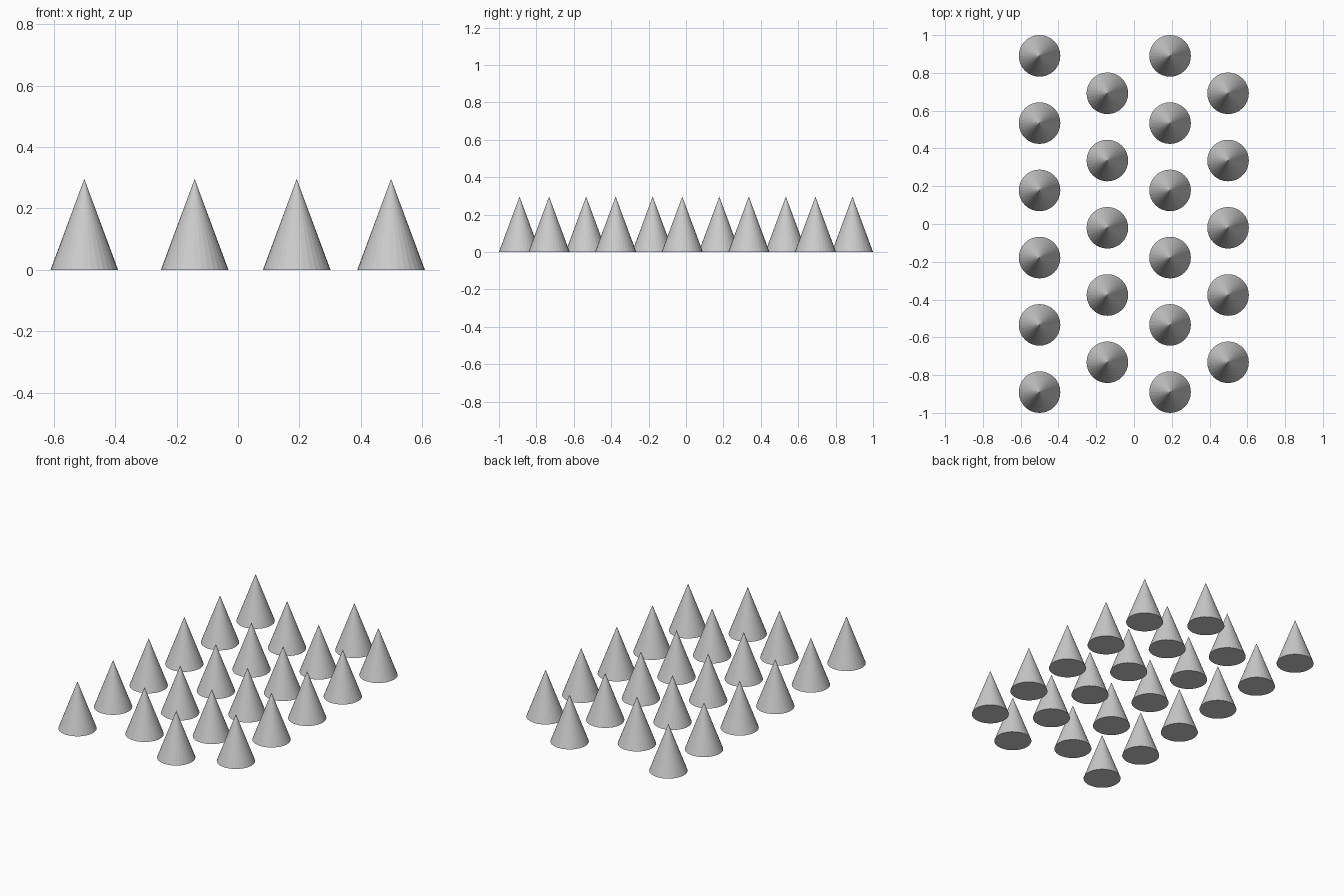
import bpy

if "Cube" in bpy.data.objects:
    bpy.data.objects.remove(bpy.data.objects["Cube"])

RADIUS, HEIGHT, STEP = 0.11, 0.296, 0.356

# Staggered columns: x position, first y, number of cones
columns = [(-0.5, -0.89, 6), (-0.141, -0.732, 5), (0.191, -0.89, 6), (0.498, -0.732, 5)]


def add_cone(name, x, y):
    bpy.ops.mesh.primitive_cone_add(vertices=32, radius1=RADIUS, radius2=0, depth=HEIGHT,
                                    location=(x, y, HEIGHT / 2))
    bpy.context.object.name = name


# Flat-shaded spikes with closed bases
for c, (x, y0, count) in enumerate(columns):
    for r in range(count):
        add_cone(f"cone_column{c + 1}_row{r + 1}", x, y0 + r * STEP)
